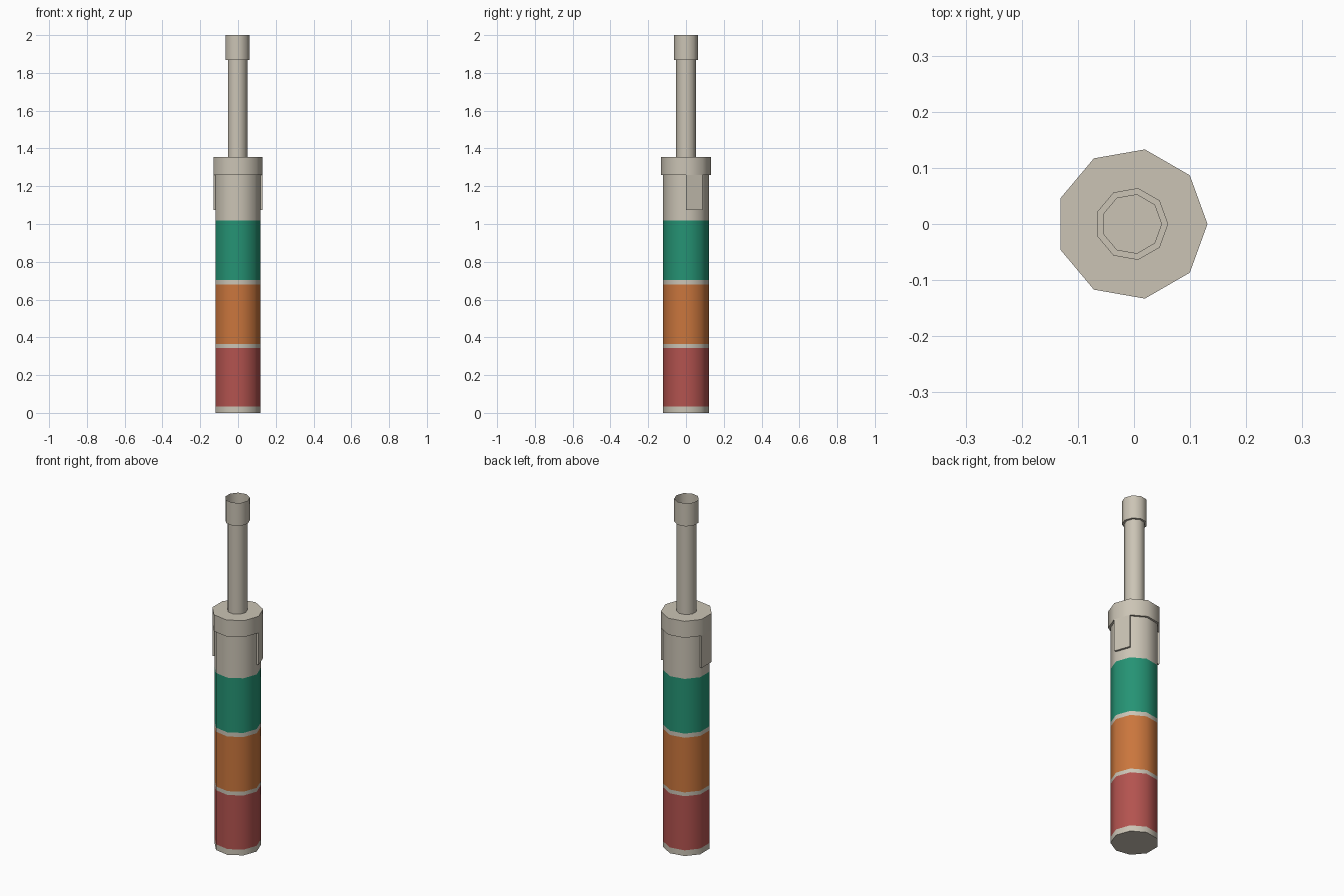
import bpy, bmesh, math

if "Cube" in bpy.data.objects:
    bpy.data.objects.remove(bpy.data.objects["Cube"])

SIDES = 9
CX = -0.004  # nine-sided bounds are centred on x = 0


def material(name, rgb):
    lin = [((c / 255 + 0.055) / 1.055) ** 2.4 for c in rgb]
    m = bpy.data.materials.new(name)
    m.diffuse_color = (*lin, 1)
    m.use_nodes = True
    m.node_tree.nodes["Principled BSDF"].inputs["Base Color"].default_value = m.diffuse_color
    return m


beige = material("beige", (203, 196, 181))
red = material("red", (179, 83, 79))
orange = material("orange", (202, 118, 61))
green = material("green", (37, 147, 116))


def point(r, z, i):
    a = 2 * math.pi * i / SIDES
    return (CX + r * math.cos(a), r * math.sin(a), z)


def finish(bm, name, mats):
    me = bpy.data.meshes.new(name)
    bm.to_mesh(me)
    bm.free()
    for m in mats:
        me.materials.append(m)
    ob = bpy.data.objects.new(name, me)
    bpy.context.collection.objects.link(ob)
    bpy.ops.object.select_all(action='DESELECT')
    ob.select_set(True)
    bpy.context.view_layer.objects.active = ob
    bpy.ops.object.shade_smooth_by_angle(angle=math.radians(50))
    return ob


def lathe(name, profile, mats, slots=None, bottom=False, top=False):
    """Nine-sided shell through (radius, z) points; slots colour each band."""
    bm = bmesh.new()
    rings = [[bm.verts.new(point(r, z, i)) for i in range(SIDES)] for r, z in profile]
    for k in range(len(rings) - 1):
        a, b = rings[k], rings[k + 1]
        for i in range(SIDES):
            j = (i + 1) % SIDES
            f = bm.faces.new((a[i], a[j], b[j], b[i]))
            f.material_index = slots[k] if slots else 0
    if bottom:
        bm.faces.new(rings[0][::-1])
    if top:
        bm.faces.new(rings[-1])
    return finish(bm, name, mats)


# Canister body with three coloured bands
heights = [0, 0.033, 0.344, 0.366, 0.68, 0.704, 1.018, 1.26]
lathe("canister_body", [(0.123, z) for z in heights],
      [beige, red, orange, green], [0, 1, 0, 2, 0, 3, 0], bottom=True)

# Collar around the top of the body
lathe("collar", [(0.123, 1.26), (0.135, 1.26), (0.135, 1.355)], [beige], top=True)

# Open pipe flaring into the wider tip
lathe("nozzle", [(0.053, 1.355), (0.053, 1.868), (0.065, 1.868), (0.065, 2.0)], [beige])


# Tabs hanging from the collar over single sides of the body
def tab(name, side):
    bm = bmesh.new()
    inner, outer = 0.123, 0.135
    lo, hi = ([bm.verts.new(point(r, z, i)) for r, i in
               ((inner, side), (outer, side), (outer, side + 1), (inner, side + 1))]
              for z in (1.075, 1.26))
    for k in range(3):
        bm.faces.new((lo[k], lo[k + 1], hi[k + 1], hi[k]))
    bm.faces.new(lo[::-1])
    finish(bm, name, [beige])


tab("tab_right", 0)
tab("tab_left", 4)
